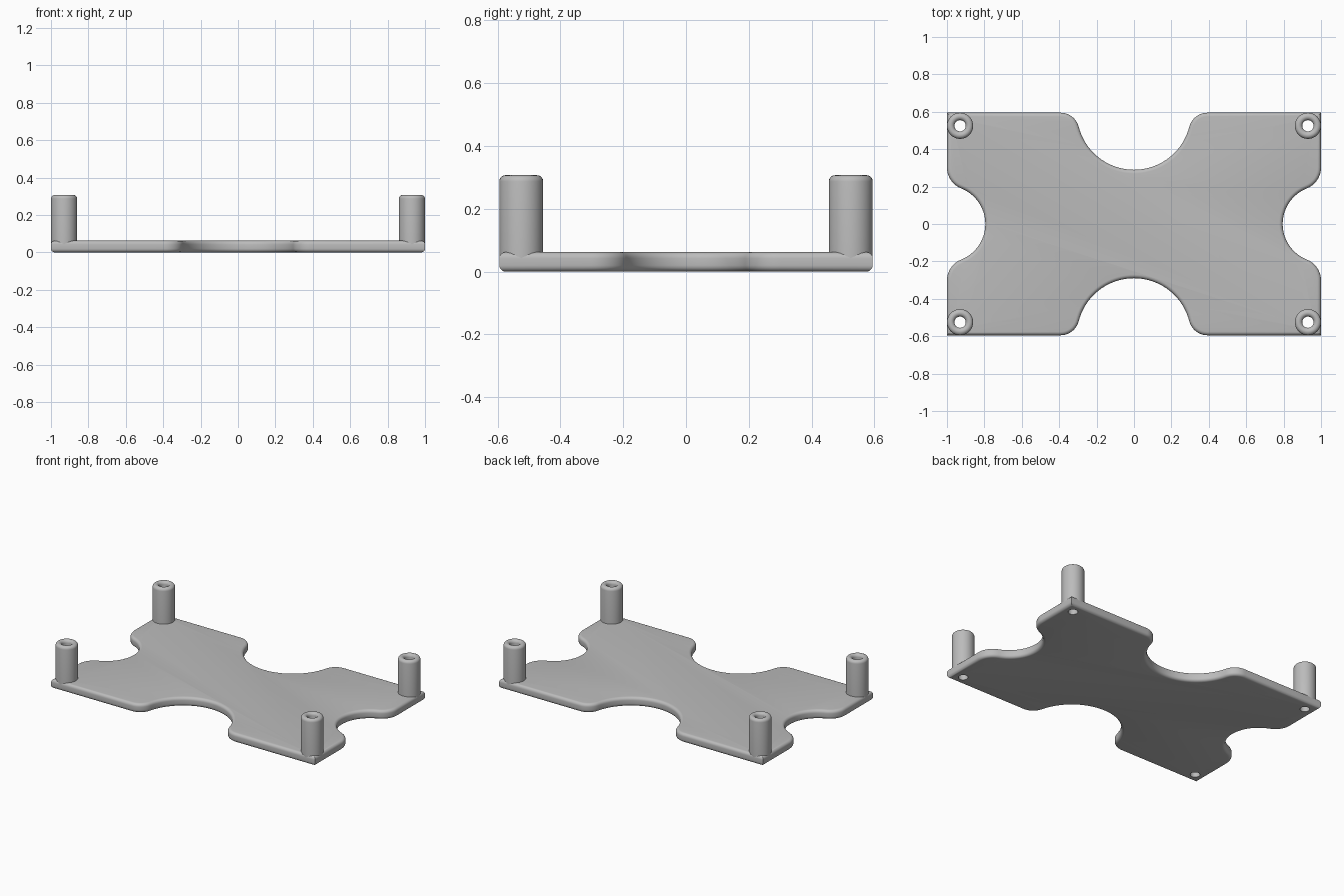
import bpy
import bmesh
from math import atan2, cos, pi, sin, sqrt

HALF_X, HALF_Y, THICK = 1.0, 0.595, 0.062
POST_X, POST_Y, POST_TOP = 0.93, 0.525, 0.307
POST_R, HOLE_R, ROUND = 0.07, 0.03, 0.02

cube = bpy.data.objects.get("Cube")
if cube:
    bpy.data.objects.remove(cube, do_unlink=True)

grey = bpy.data.materials.new("light grey")
grey.use_nodes = True
COLOUR = (0.5, 0.5, 0.5, 1)
grey.diffuse_color = COLOUR
grey.node_tree.nodes["Principled BSDF"].inputs["Base Color"].default_value = COLOUR


def make_object(name, bm):
    bmesh.ops.recalc_face_normals(bm, faces=bm.faces[:])
    mesh = bpy.data.meshes.new(name)
    bm.to_mesh(mesh)
    bm.free()
    mesh.materials.append(grey)
    obj = bpy.data.objects.new(name, mesh)
    bpy.context.collection.objects.link(obj)
    return obj


def activate(obj):
    bpy.ops.object.select_all(action="DESELECT")
    obj.select_set(True)
    bpy.context.view_layer.objects.active = obj


def smooth(obj):
    activate(obj)
    bpy.ops.object.shade_smooth_by_angle(angle=pi / 5)


def arc(cx, cy, r, start, end, steps):
    return [(cx + r * cos(start + (end - start) * i / steps),
             cy + r * sin(start + (end - start) * i / steps))
            for i in range(steps + 1)]


def half_notch(edge, radius, fillet):
    """Edge fillet then half a circular bite; edge runs along y = edge."""
    cx, cy = sqrt((radius + fillet) ** 2 - fillet ** 2), edge - fillet
    a = atan2(-fillet, cx)
    return (arc(cx, cy, fillet, pi / 2, a + pi, 10)
            + arc(0, edge, radius, a, -pi / 2, 20)[1:])


# One quarter of the outline, from the side notch to the back notch
side = [(y, x) for x, y in half_notch(HALF_X, 0.205, 0.12)][::-1]
back = half_notch(HALF_Y, 0.305, 0.10)
quarter = side + [(HALF_X, HALF_Y)] + back
right_half = [(x, -y) for x, y in quarter[:0:-1]] + quarter
outline = right_half + [(-x, y) for x, y in right_half[-2:0:-1]]

# Base plate with rounded rims
bm = bmesh.new()
bottom = bm.faces.new([bm.verts.new((x, y, 0)) for x, y in outline])
grown = bmesh.ops.extrude_face_region(bm, geom=[bottom], use_keep_orig=True)
bmesh.ops.translate(bm, vec=(0, 0, THICK),
                    verts=[v for v in grown["geom"] if isinstance(v, bmesh.types.BMVert)])
rims = [e for e in bm.edges if abs(e.verts[0].co.z - e.verts[1].co.z) < 0.001]
bmesh.ops.recalc_face_normals(bm, faces=bm.faces[:])
bmesh.ops.bevel(bm, geom=rims, offset=ROUND, segments=5, profile=0.5, affect="EDGES")
plate = make_object("base_plate", bm)

# Screw holes through the plate
corners = [(sx * POST_X, sy * POST_Y) for sx in (-1, 1) for sy in (-1, 1)]
bm = bmesh.new()
for x, y in corners:
    made = bmesh.ops.create_cone(bm, cap_ends=True, segments=32, radius1=HOLE_R,
                                 radius2=HOLE_R, depth=0.3)
    bmesh.ops.translate(bm, verts=made["verts"], vec=(x, y, 0))
cutter = make_object("hole_cutter", bm)
cutter.hide_render = True
cut = plate.modifiers.new("holes", "BOOLEAN")
cut.operation, cut.solver, cut.object = "DIFFERENCE", "EXACT", cutter
activate(plate)
bpy.ops.object.modifier_apply(modifier=cut.name)
bpy.data.objects.remove(cutter, do_unlink=True)
smooth(plate)

# Hollow standoffs with rounded tops, turned from a profile
profile = ([(POST_R, 0.03)]
           + arc(POST_R - ROUND, POST_TOP - ROUND, ROUND, 0, pi / 2, 5)
           + arc(HOLE_R + ROUND, POST_TOP - ROUND, ROUND, pi / 2, pi, 5)[1:]
           + [(HOLE_R, THICK)])
names = ["front_right", "back_right", "front_left", "back_left"]
for name, (x, y) in zip(names, corners):
    bm = bmesh.new()
    verts = [bm.verts.new((r, 0, z)) for r, z in profile]
    edges = [bm.edges.new(pair) for pair in zip(verts, verts[1:])]
    bmesh.ops.spin(bm, geom=verts + edges, cent=(0, 0, 0), axis=(0, 0, 1),
                   angle=2 * pi, steps=32, use_merge=True)
    bmesh.ops.remove_doubles(bm, verts=bm.verts[:], dist=0.0001)
    post = make_object(name + "_standoff", bm)
    # Keep the open tube's shell facing outward
    outer = max(post.data.polygons, key=lambda p: p.area)
    if outer.normal.x * outer.center.x + outer.normal.y * outer.center.y < 0:
        post.data.flip_normals()
    post.location = (x, y, 0)
    smooth(post)
